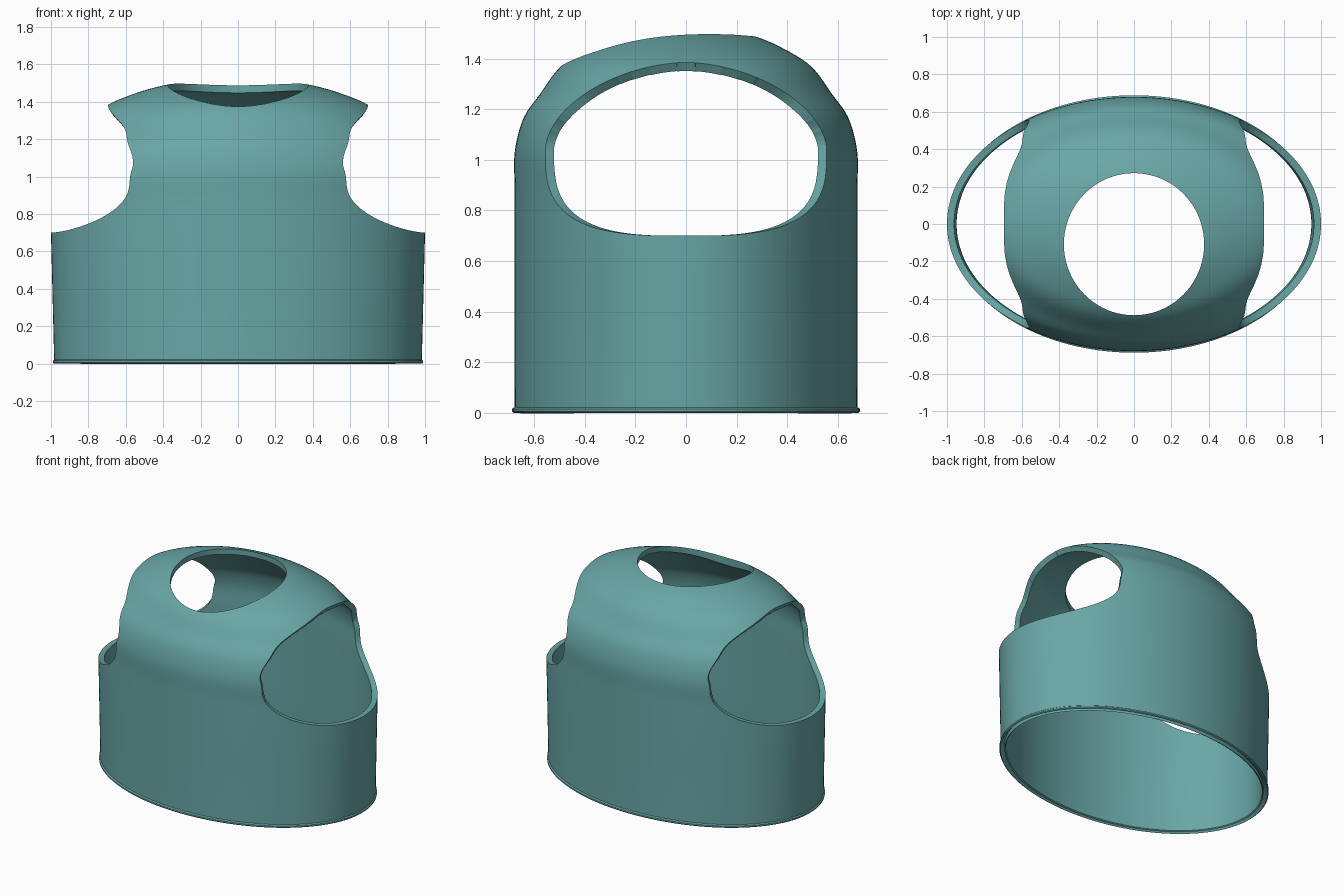
import bpy, bmesh, math
from mathutils import Vector

if "Cube" in bpy.data.objects:
    bpy.data.objects.remove(bpy.data.objects["Cube"])

SEG = 160


def loft(name, rings, cap_top=True):
    """Closed solid from a stack of rings with equal point counts."""
    bm = bmesh.new()
    loops = [[bm.verts.new(p) for p in ring] for ring in rings]
    n = len(rings[0])
    for lo, hi in zip(loops, loops[1:]):
        for i in range(n):
            j = (i + 1) % n
            bm.faces.new((lo[i], lo[j], hi[j], hi[i]))
    bm.faces.new(loops[0][::-1])
    bm.faces.new(loops[-1])
    bmesh.ops.recalc_face_normals(bm, faces=bm.faces)
    me = bpy.data.meshes.new(name)
    bm.to_mesh(me)
    bm.free()
    ob = bpy.data.objects.new(name, me)
    bpy.context.collection.objects.link(ob)
    return ob


def bake(ob):
    """Replace the mesh by its modified result."""
    dg = bpy.context.evaluated_depsgraph_get()
    me = bpy.data.meshes.new_from_object(ob.evaluated_get(dg))
    ob.modifiers.clear()
    ob.data = me


def cut(ob, cutter):
    cutter.hide_render = True
    m = ob.modifiers.new("cut", 'BOOLEAN')
    m.operation, m.solver, m.object = 'DIFFERENCE', 'EXACT', cutter
    bake(ob)
    bpy.data.objects.remove(cutter)


def smooth_path(pts, steps=5):
    """Catmull-Rom curve through the points."""
    p = [Vector(q) for q in pts]
    p = [2 * p[0] - p[1]] + p + [2 * p[-1] - p[-2]]
    out = []
    for a, b, c, d in zip(p, p[1:], p[2:], p[3:]):
        for k in range(steps):
            t = k / steps
            out.append(0.5 * (2 * b + (c - a) * t + (2 * a - 5 * b + 4 * c - d) * t * t
                              + (3 * b - a - 3 * c + d) * t ** 3))
    return out + [p[-2]]


# Torso: half width, half depth, height
hem = [Vector(q) for q in [(.983, .682, 0), (.99, .688, .006), (.99, .688, .016), (.983, .678, .022)]]
wall = [Vector((.983 + .017 * t, .677, .022 + .678 * t)) for t in (.25, .5, .75)]
dome = smooth_path([(1, .677, .7), (1, .677, .88), (1, .677, 1.03), (.945, .642, 1.165),
                    (.845, .577, 1.26), (.725, .497, 1.367), (.574, .392, 1.436),
                    (.4, .275, 1.487), (.2, .137, 1.515), (.02, .014, 1.522)])
angles = [2 * math.pi * i / SEG for i in range(SEG)]
vest = loft("vest_body", [[(a * math.cos(t), b * math.sin(t), z) for t in angles]
                          for a, b, z in hem + wall + dome])


# Armholes: one rounded tunnel from side to side
def arm_point(t):
    c, s = math.cos(t), math.sin(t)
    n, h = (1.8, .345) if s > 0 else (3.1, .34)
    return (math.copysign(abs(c) ** (2 / n), c) * .556,
            1.04 + math.copysign(abs(s) ** (2 / n), s) * h)


arm = [arm_point(2 * math.pi * (i + .5) / 120) for i in range(120)]
cut(vest, loft("armhole_cutter", [[(x, y, z) for y, z in arm] for x in (-2, 2)]))

# Keep only the outer skin: drop the tunnel walls and the floor
bm = bmesh.new()
bm.from_mesh(vest.data)
bm.normal_update()
drop = [f for f in bm.faces
        if (abs(f.normal.x) < 1e-4 and max(abs(v.co.x) for v in f.verts) > .4)
        or max(v.co.z for v in f.verts) < 1e-3]
bmesh.ops.delete(bm, geom=drop, context='FACES')
bm.to_mesh(vest.data)
bm.free()

# Wall thickness
m = vest.modifiers.new("thickness", 'SOLIDIFY')
m.thickness, m.offset = .038, -1
bake(vest)

# Neck opening, set towards the front
neck = [[(.375 * math.cos(t), -.108 + .38 * math.sin(t), z) for t in angles[::2]] for z in (1.1, 2)]
cut(vest, loft("neck_cutter", neck))

# Colour and shading
mat = bpy.data.materials.new("teal_fabric")
mat.diffuse_color = (.14, .38, .38, 1)
mat.use_nodes = True
mat.node_tree.nodes["Principled BSDF"].inputs["Base Color"].default_value = mat.diffuse_color
vest.data.materials.clear()
vest.data.materials.append(mat)
bpy.context.view_layer.objects.active = vest
vest.select_set(True)
bpy.ops.object.shade_smooth_by_angle(angle=math.radians(35))
